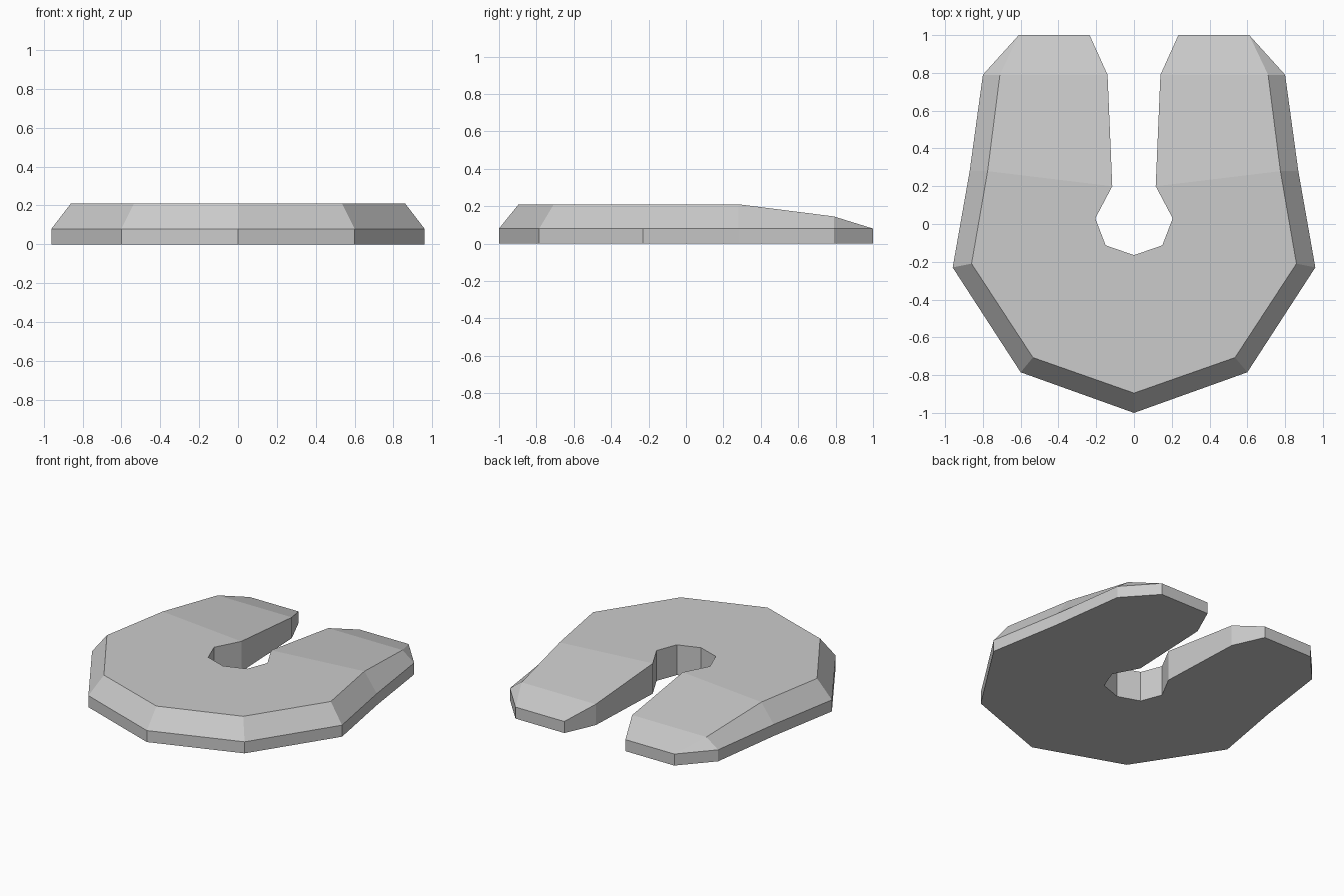
import bpy
import bmesh

cube = bpy.data.objects.get("Cube")
if cube:
    bpy.data.objects.remove(cube, do_unlink=True)

RIM = 0.08   # top of the upright outer wall
TOP = 0.21   # flat upper surface
KNEE = 0.145  # crease part way down the sloping arms

# Half outline, from the front centre round the arm to the inner notch
outer = [(0, -1), (0.6, -0.785), (0.96, -0.23), (0.87, 0.28), (0.8, 0.79)]
tip = [(0.61, 1), (0.235, 1)]
inner = [(0.14, 0.79, KNEE), (0.115, 0.2, TOP), (0.205, 0.03, TOP),
         (0.15, -0.113, TOP), (0, -0.165, TOP)]
crown = [(0, -0.895, TOP), (0.535, -0.707, TOP), (0.86, -0.21, TOP),
         (0.775, 0.28, TOP), (0.71, 0.79, KNEE)]


def at(points, z):
    return [(p[0], p[1], z) for p in points]


rim = at(outer, RIM)
tip_top = at(tip, RIM)
upper = rim + tip_top + inner
lower = at(outer + tip + inner, 0)

# Underside, upright walls, outer bevel and the sloping top of the arm
faces = [lower]
for i in range(len(lower) - 1):
    faces.append([lower[i], lower[i + 1], upper[i + 1], upper[i]])
for i in range(len(outer) - 1):
    faces.append([rim[i], rim[i + 1], crown[i + 1], crown[i]])
faces.append([rim[-1], tip_top[0], crown[-1]])
faces.append([crown[-1], *tip_top, inner[0]])
faces.append([crown[-2], crown[-1], inner[0], inner[1]])
faces.append(crown[:-1] + inner[1:])

# Build both halves and weld them down the middle
bm = bmesh.new()
for side in (1, -1):
    for face in faces:
        bm.faces.new([bm.verts.new((side * x, y, z)) for x, y, z in face])
bmesh.ops.remove_doubles(bm, verts=bm.verts, dist=0.0005)
bmesh.ops.recalc_face_normals(bm, faces=bm.faces)

mesh = bpy.data.meshes.new("horseshoe_plate")
bm.to_mesh(mesh)
bm.free()
plate = bpy.data.objects.new("horseshoe_plate", mesh)
bpy.context.collection.objects.link(plate)

# Single plain grey
grey = bpy.data.materials.new("light_grey")
grey.use_nodes = True
colour = (0.6, 0.6, 0.6, 1)
grey.diffuse_color = colour
grey.node_tree.nodes["Principled BSDF"].inputs["Base Color"].default_value = colour
mesh.materials.append(grey)
